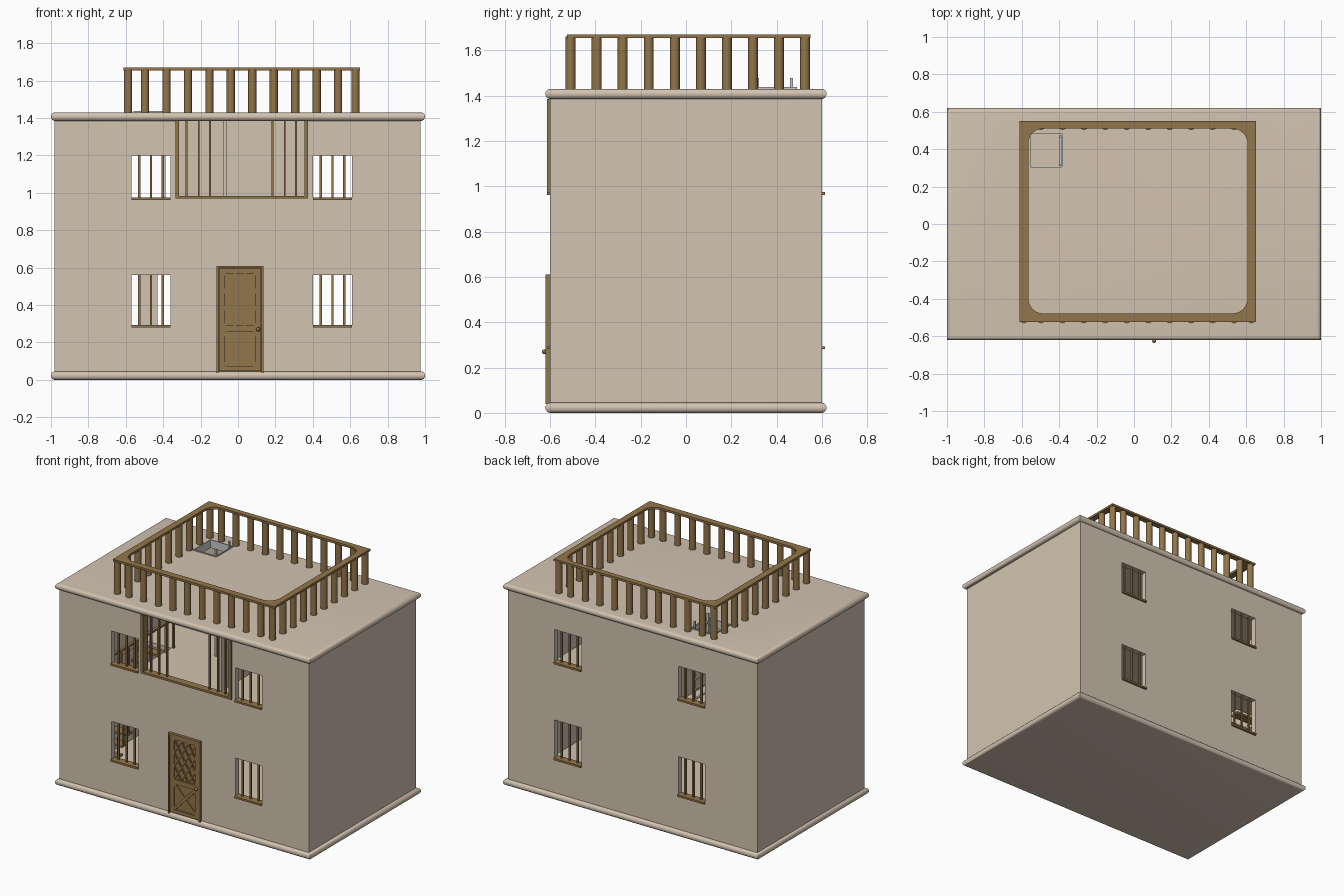
import bpy, bmesh, math
from mathutils import Vector, Matrix

if "Cube" in bpy.data.objects:
    bpy.data.objects.remove(bpy.data.objects["Cube"])


def material(name, col):
    m = bpy.data.materials.new(name)
    m.diffuse_color = (*col, 1)
    m.use_nodes = True
    m.node_tree.nodes["Principled BSDF"].inputs["Base Color"].default_value = m.diffuse_color
    return m


PLASTER = material("plaster", (0.65, 0.55, 0.44))
WOOD = material("wood", (0.29, 0.18, 0.07))


def finish(name, bm, mat=None):
    me = bpy.data.meshes.new(name)
    bm.to_mesh(me)
    bm.free()
    ob = bpy.data.objects.new(name, me)
    bpy.context.collection.objects.link(ob)
    if mat:
        me.materials.append(mat)
    return ob


def add_box(bm, x, y, z):
    size = Matrix.Diagonal((x[1] - x[0], y[1] - y[0], z[1] - z[0], 1))
    mid = Vector((sum(x) / 2, sum(y) / 2, sum(z) / 2))
    bmesh.ops.create_cube(bm, size=1, matrix=Matrix.Translation(mid) @ size)


def boxes(name, parts, mat=None):
    bm = bmesh.new()
    for p in parts:
        add_box(bm, *p)
    return finish(name, bm, mat)


def rounded_box(name, x, y, z, r, vertical, mat, seg=6):
    bm = bmesh.new()
    add_box(bm, x, y, z)
    up = lambda e: abs(e.verts[0].co.z - e.verts[1].co.z) > 1e-4
    bmesh.ops.bevel(bm, geom=[e for e in bm.edges if up(e) == vertical],
                    offset=r, segments=seg, affect='EDGES', profile=0.5)
    return finish(name, bm, mat)


def smooth(ob):
    bpy.ops.object.select_all(action='DESELECT')
    bpy.context.view_layer.objects.active = ob
    ob.select_set(True)
    bpy.ops.object.shade_smooth_by_angle(angle=math.radians(35))


def cut(ob, cutter):
    m = ob.modifiers.new("cut", 'BOOLEAN')
    m.object, m.operation, m.solver = cutter, 'DIFFERENCE', 'EXACT'
    bpy.context.view_layer.objects.active = ob
    bpy.ops.object.modifier_apply(modifier=m.name)
    bpy.data.objects.remove(cutter)


def strut(bm, a, b, w, y):
    # flat bar between two (x, z) points, spanning depth y
    d = Vector((b[0] - a[0], 0, b[1] - a[1]))
    mid = Vector(((a[0] + b[0]) / 2, sum(y) / 2, (a[1] + b[1]) / 2))
    rot = Matrix.Rotation(-math.atan2(d.z, d.x), 4, 'Y')
    bmesh.ops.create_cube(bm, size=1, matrix=Matrix.Translation(mid) @ rot
                          @ Matrix.Diagonal((d.length, y[1] - y[0], w, 1)))


# walls: hollow shell with window, balcony and door openings
T = 0.04
walls = boxes("walls", [((-0.98, 0.975), (-0.6, 0.6), (0.02, 1.41))], PLASTER)
cut(walls, boxes("cutter", [((-0.98 + T, 0.975 - T), (-0.6 + T, 0.6 - T), (-0.1, 1.6))]))
COLS, ROWS = ((-0.57, -0.36), (0.4, 0.61)), ((0.285, 0.56), (0.965, 1.2))
for x in COLS:
    for z in ROWS:
        cut(walls, boxes("cutter", [(x, (-1, 1), z)]))
cut(walls, boxes("cutter", [((-0.335, 0.375), (-1, -0.3), (0.97, 1.386))]))

# rounded base and roof slabs
base = rounded_box("base_slab", (-1, 1), (-0.62, 0.62), (0, 0.045), 0.0215, False, PLASTER)
roof = rounded_box("roof_slab", (-1, 1), (-0.62, 0.62), (1.385, 1.43), 0.0215, False, PLASTER)
HX, HY = (-0.56, -0.38), (0.3, 0.49)
cut(roof, boxes("cutter", [(HX, HY, (1.3, 1.5))]))
smooth(base)
smooth(roof)

# upper floor with stairwell, and inside partitions
floor = boxes("upper_floor", [((-0.95, 0.945), (-0.57, 0.57), (0.69, 0.72))], PLASTER)
cut(floor, boxes("cutter", [((-0.93, -0.7), (-0.4, 0.25), (0.6, 0.8))]))
boxes("upper_partition", [((-0.08, -0.06), (-0.1, 0.57), (0.72, 1.39))], PLASTER)
boxes("lower_partition", [((-0.53, -0.43), (0.1, 0.3), (0.04, 0.69))], PLASTER)

# window sills and bars, front and back
for i, x in enumerate(COLS):
    for j, z in enumerate(ROWS):
        for s, side in ((-1, "front"), (1, "back")):
            ys = sorted((s * 0.613, s * 0.56))
            yb = sorted((s * 0.586, s * 0.574))
            parts = [((x[0], x[1]), ys, (z[0] - 0.004, z[0] + 0.009))]
            for k in (1, 3, 5):
                c = x[0] + (x[1] - x[0]) * (0.5 + (k - 3) * 0.15)
                parts.append(((c - 0.006, c + 0.006), yb, (z[0], z[1])))
            boxes(f"{side}_window_{i}_{j}", parts, WOOD)

# balcony frame and its bars
fy = (-0.613, -0.56)
parts = [((-0.335, -0.315), fy, (0.97, 1.386)), ((0.355, 0.375), fy, (0.97, 1.386)),
         ((-0.315, 0.355), fy, (0.97, 0.984))]
for c in (-0.275, -0.21, -0.15, 0.185, 0.25, 0.31):
    parts.append(((c - 0.005, c + 0.005), (-0.587, -0.573), (0.98, 1.386)))
boxes("balcony_frame", parts, WOOD)

# door: leaf, frame, lattice panel, crossed lower panel, knob
bm = bmesh.new()
add_box(bm, (-0.115, 0.135), (-0.604, -0.57), (0.04, 0.61))
fy = (-0.614, -0.6)
for x in ((-0.115, -0.105), (0.125, 0.135)):
    add_box(bm, x, (-0.62, -0.6), (0.04, 0.61))
add_box(bm, (-0.105, 0.125), (-0.62, -0.6), (0.598, 0.61))
for x in ((-0.102, -0.073), (0.092, 0.122)):
    add_box(bm, x, fy, (0.05, 0.595))
for z in ((0.05, 0.075), (0.255, 0.29), (0.57, 0.595)):
    add_box(bm, (-0.073, 0.092), fy, z)
lattice = lambda u, v: (-0.073 + 0.055 * u, 0.29 + 0.28 / 3 * v)
for k in range(1, 6):
    lo, hi = max(0, k - 3), min(k, 3)
    strut(bm, lattice(lo, hi), lattice(hi, lo), 0.009, (-0.612, -0.6))
    strut(bm, lattice(3 - lo, hi), lattice(3 - hi, lo), 0.009, (-0.611, -0.6))
strut(bm, (-0.073, 0.078), (0.092, 0.252), 0.02, (-0.612, -0.6))
strut(bm, (-0.073, 0.252), (0.092, 0.078), 0.02, (-0.611, -0.6))
finish("door", bm, WOOD)
bm = bmesh.new()
bmesh.ops.create_uvsphere(bm, u_segments=16, v_segments=10, radius=0.011,
                          matrix=Matrix.Translation((0.108, -0.625, 0.27)))
smooth(finish("door_knob", bm, WOOD))

# roof railing: posts around the edge
X0, X1, Y0, Y1 = -0.588, 0.628, -0.509, 0.525
xs = [X0] + [-0.497 + 0.1147 * i for i in range(10)] + [X1]
ys = [Y0 + (Y1 - Y0) * i / 9 for i in range(10)]
spots = [(x, y) for x in xs for y in (Y0, Y1)] + [(x, y) for x in (X0, X1) for y in ys[1:-1]]
bm = bmesh.new()
for x, y in spots:
    bmesh.ops.create_cone(bm, cap_ends=True, segments=20, radius1=0.022, radius2=0.022,
                          depth=0.235, matrix=Matrix.Translation((x, y, 1.5425)))
smooth(finish("railing_posts", bm, WOOD))

# top rail with rounded inner corners
rail = boxes("top_rail", [((-0.612, 0.652), (-0.525, 0.55), (1.655, 1.67))], WOOD)
cut(rail, rounded_box("cutter", (-0.565, 0.607), (-0.478, 0.51), (1.6, 1.7), 0.08, True, None, 8))

# grey roof hatch lining and ladder to the roof
h = (1.38, 1.437)
boxes("hatch_frame", [((HX[0], HX[0] + 0.006), HY, h), ((HX[1] - 0.006, HX[1]), HY, h),
                      (HX, (HY[0], HY[0] + 0.006), h), (HX, (HY[1] - 0.006, HY[1]), h)])
lx = (-0.402, -0.388)
parts = [(lx, (0.31, 0.322), (0.72, 1.477)), (lx, (0.46, 0.472), (0.72, 1.477))]
parts += [(lx, (0.32, 0.462), (z, z + 0.01)) for z in [0.78 + 0.07 * i for i in range(10)]]
boxes("roof_ladder", parts)

# inside wooden stairs, and railing round the stairwell
n = 11
parts = []
for i in range(n):
    y, z = -0.38 + 0.055 * i, 0.045 + (i + 1) * 0.645 / n
    parts.append(((-0.92, -0.72), (y, y + 0.065), (z - 0.015, z)))
    parts.append(((-0.735, -0.723), (y + 0.02, y + 0.032), (z, min(z + 0.13, 0.69))))
boxes("stairs", parts, WOOD)
parts = [((-0.7, -0.68), (-0.42, 0.27), (0.92, 0.935)), ((-0.93, -0.68), (-0.42, -0.4), (0.92, 0.935))]
parts += [((-0.697, -0.683), (y, y + 0.014), (0.72, 0.92)) for y in [-0.417 + 0.084 * i for i in range(9)]]
parts += [((x, x + 0.014), (-0.417, -0.403), (0.72, 0.92)) for x in (-0.92, -0.84, -0.76)]
boxes("stairwell_railing", parts, WOOD)
